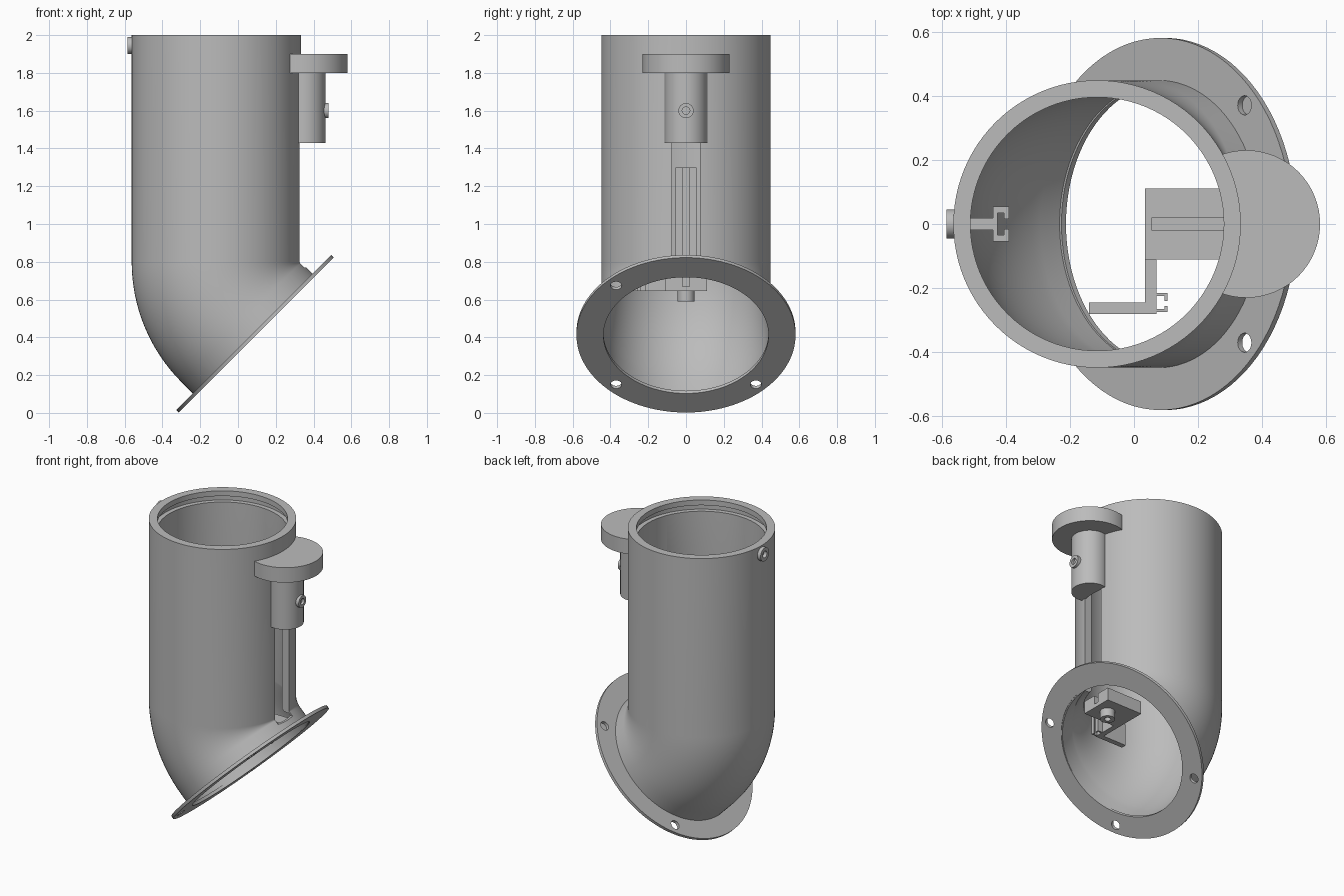
import bpy, bmesh, math
from mathutils import Vector, Matrix

cube = bpy.data.objects.get("Cube")
if cube:
    bpy.data.objects.remove(cube, do_unlink=True)

grey = bpy.data.materials.new("plain_grey")
grey.use_nodes = True
COLOUR = (0.5, 0.5, 0.5, 1)
grey.diffuse_color = COLOUR
grey.node_tree.nodes["Principled BSDF"].inputs["Base Color"].default_value = COLOUR

AXIS_X, RADIUS, BORE, THIN = -0.115, 0.448, 0.395, 0.437
TILT = Matrix.Rotation(math.radians(-45), 3, 'Y')


def finish(name, bm):
    bmesh.ops.recalc_face_normals(bm, faces=bm.faces)
    mesh = bpy.data.meshes.new(name)
    bm.to_mesh(mesh)
    bm.free()
    mesh.materials.append(grey)
    ob = bpy.data.objects.new(name, mesh)
    bpy.context.collection.objects.link(ob)
    return ob


def smooth(ob):
    bpy.ops.object.select_all(action='DESELECT')
    ob.select_set(True)
    bpy.context.view_layer.objects.active = ob
    bpy.ops.object.shade_smooth_by_angle(angle=math.radians(30))


def loft(name, sections, n=96):
    """Closed ring solid; each section is (centre, rotation, radius)."""
    bm = bmesh.new()
    rings = []
    for centre, rot, r in sections:
        ring = []
        for i in range(n):
            a = math.tau * i / n
            ring.append(bm.verts.new(Vector(centre) + rot @ Vector((r * math.cos(a), r * math.sin(a), 0))))
        rings.append(ring)
    for k, a in enumerate(rings):
        b = rings[(k + 1) % len(rings)]
        for i in range(n):
            j = (i + 1) % n
            bm.faces.new((a[i], a[j], b[j], b[i]))
    return finish(name, bm)


def ring(name, centre, direction, outer, inner, depth, n=48):
    rot = Vector(direction).to_track_quat('Z', 'Y').to_matrix()
    base, tip = Vector(centre), Vector(centre) + Vector(direction).normalized() * depth
    return loft(name, [(base, rot, outer), (tip, rot, outer), (tip, rot, inner), (base, rot, inner)], n)


def cylinder(name, centre, r, depth, rot=None, n=64):
    bm = bmesh.new()
    m = Matrix.Translation(centre) @ (rot.to_4x4() if rot else Matrix())
    bmesh.ops.create_cone(bm, cap_ends=True, segments=n, radius1=r, radius2=r, depth=depth, matrix=m)
    return finish(name, bm)


def boxes(name, spans):
    """Several boxes in one object; each is ((x0, x1), (y0, y1), (z0, z1))."""
    bm = bmesh.new()
    for span in spans:
        mid = [(a + b) / 2 for a, b in span]
        size = [b - a for a, b in span]
        m = Matrix.Translation(mid) @ Matrix.Diagonal((*size, 1))
        bmesh.ops.create_cube(bm, size=1, matrix=m)
    return finish(name, bm)


def cut(ob, cutter):
    mod = ob.modifiers.new("cut", 'BOOLEAN')
    mod.operation, mod.solver, mod.object = 'DIFFERENCE', 'EXACT', cutter
    bpy.ops.object.select_all(action='DESELECT')
    ob.select_set(True)
    bpy.context.view_layer.objects.active = ob
    bpy.ops.object.modifier_apply(modifier=mod.name)


def drop(*cutters):
    for c in cutters:
        bpy.data.objects.remove(c, do_unlink=True)


# Pipe: straight tube, 45 degree bend, short straight end
BEND_Z, BEND_R, STEPS = 0.80, 0.453, 16
pivot = Vector((AXIS_X + BEND_R, 0, BEND_Z))
down = Vector((1, 0, -1)).normalized()
flat = Matrix.Identity(3)


def bend(t, r):
    rot = Matrix.Rotation(-t * math.pi / 4, 3, 'Y')
    return pivot + rot @ Vector((-BEND_R, 0, 0)), rot, r


def level(z, r):
    return (AXIS_X, 0, z), flat, r


end = bend(1, 0)[0] + down * 0.1
sections = [level(2, RADIUS)]
sections += [bend(i / STEPS, RADIUS) for i in range(STEPS + 1)]
sections += [(end, TILT, RADIUS), (end, TILT, THIN)]
sections += [bend(i / STEPS, BORE + (THIN - BORE) * i / STEPS) for i in range(STEPS, -1, -1)]
# Snap ring groove below the rim
sections += [level(1.925, BORE), level(1.925, 0.425), level(1.965, 0.425), level(1.965, BORE), level(2, BORE)]
pipe = loft("elbow_pipe", sections)
slot = boxes("slot_cutter", [((0.2, 0.5), (-0.075, 0.075), (0.77, 1.5))])
cut(pipe, slot)
drop(slot)
smooth(pipe)

# Tilted flange with four bolt holes
base = Vector((0.097, 0, 0.412))
flange = ring("flange", base, -down, 0.58, THIN, 0.02, 96)
for sx in (-1, 1):
    for sy in (-1, 1):
        pos = base + TILT @ Vector((sx * 0.37, sy * 0.37, 0))
        drill = cylinder("drill", pos, 0.03, 0.2, TILT, 32)
        cut(flange, drill)
        drop(drill)
smooth(flange)

# Side sleeve and its round cap, trimmed to the pipe
core = cylinder("core_cutter", (AXIS_X, 0, 1.5), 0.44, 2, n=96)
cap = cylinder("sleeve_cap", (0.35, 0, 1.85), 0.23, 0.1)
sleeve = cylinder("side_sleeve", (0.35, 0, 1.615), 0.113, 0.37)
for part in (cap, sleeve):
    cut(part, core)
    smooth(part)
drop(core)

# Screw bosses on the sleeve, the pipe rim and the bracket
smooth(ring("sleeve_screw", (0.45, 0, 1.6), (1, 0, 0), 0.04, 0.02, 0.028))
smooth(ring("rim_screw", (-0.55, 0, 1.945), (-1, 0, 0), 0.045, 0.022, 0.035))
smooth(ring("bracket_boss", (0.21, 0, 0.66), (0, 0, -1), 0.045, 0.02, 0.07))

# Inner bracket: grooved block, arm, foot and small clip
LOW, HIGH = 0.645, 0.73
tall = (LOW, 0.79)
boxes("bracket_block", [
    ((0.035, 0.3), (-0.11, 0.11), (LOW, 0.67)),
    ((0.035, 0.055), (-0.018, 0.018), (0.67, HIGH)),
    ((0.035, 0.3), (0.018, 0.11), (0.67, HIGH)),
    ((0.035, 0.3), (-0.11, -0.018), (0.67, HIGH))])
boxes("bracket_arm", [
    ((0.035, 0.07), (-0.28, -0.11), tall),
    ((-0.14, 0.035), (-0.28, -0.245), tall)])
boxes("bracket_clip", [
    ((0.07, 0.105), (-0.225, -0.215), tall), ((0.07, 0.105), (-0.275, -0.265), tall),
    ((0.095, 0.105), (-0.24, -0.225), tall), ((0.095, 0.105), (-0.265, -0.255), tall)])

# Channel rail on the wall opposite the slot
rail = (0.8, 1.3)
spans = [((-0.52, -0.425), (-0.018, 0.018), rail), ((-0.44, -0.425), (-0.055, 0.055), rail)]
for s in (-1, 1):
    spans.append(((-0.425, -0.39), tuple(sorted((s * 0.035, s * 0.055))), rail))
    spans.append(((-0.405, -0.39), tuple(sorted((s * 0.015, s * 0.035))), rail))
boxes("wall_channel", spans)
